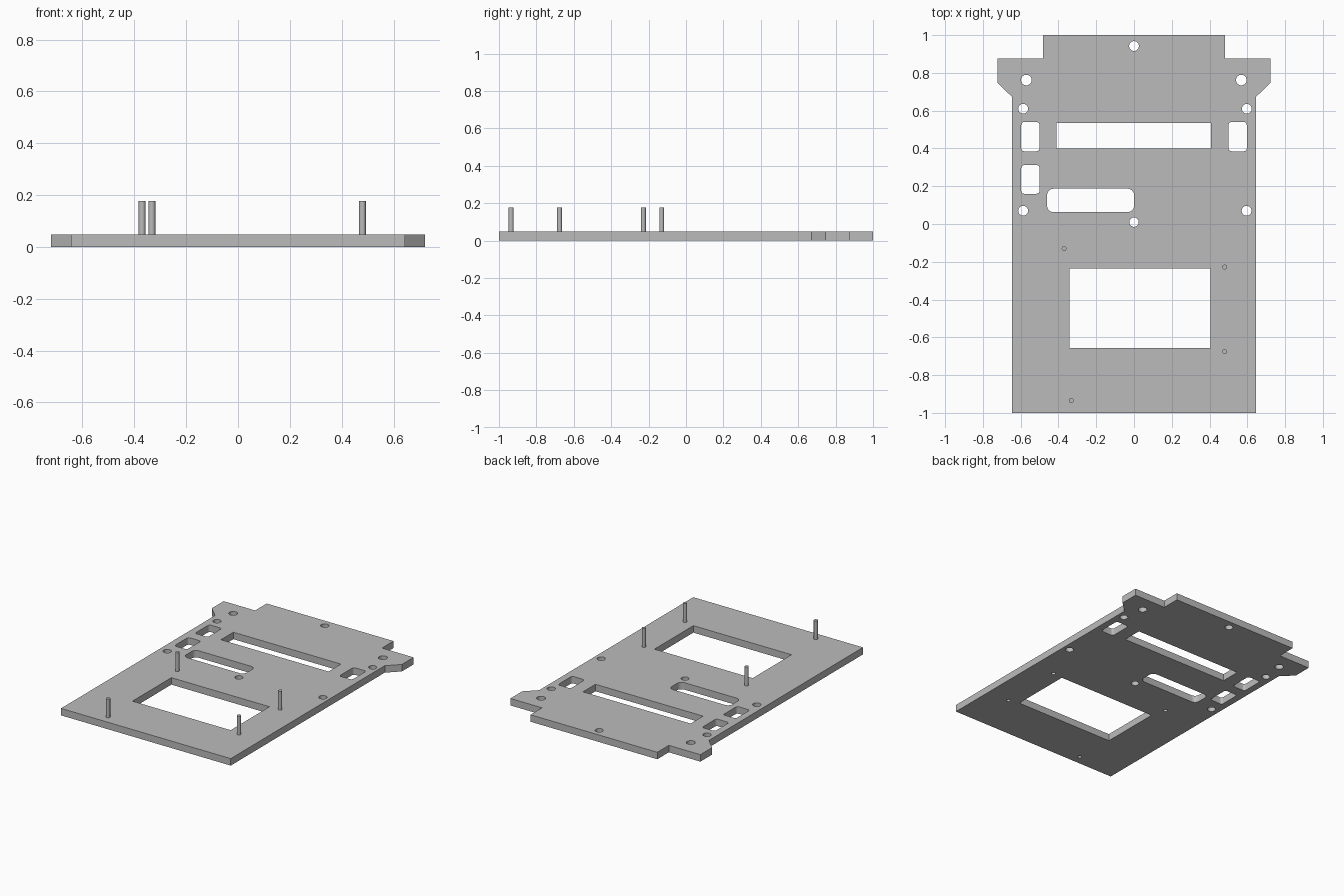
import bpy, bmesh, math

cube = bpy.data.objects.get("Cube")
if cube:
    bpy.data.objects.remove(cube, do_unlink=True)

THICK = 0.048
PIN_TOP = 0.177
PIN_R = 0.013

grey = bpy.data.materials.new("plain grey")
grey.use_nodes = True
colour = (0.5, 0.5, 0.5, 1)
grey.diffuse_color = colour
grey.node_tree.nodes["Principled BSDF"].inputs["Base Color"].default_value = colour


def circle(x, y, r, n=32):
    return [(x + r * math.cos(math.tau * i / n), y + r * math.sin(math.tau * i / n))
            for i in range(n)]


def rect(x0, x1, y0, y1, r=0.0, n=6):
    """Rectangle loop, with rounded corners if r is given."""
    if not r:
        return [(x0, y0), (x1, y0), (x1, y1), (x0, y1)]
    centres = [(x1 - r, y1 - r), (x0 + r, y1 - r), (x0 + r, y0 + r), (x1 - r, y0 + r)]
    return [(cx + r * math.cos((k + i / n) * math.pi / 2),
             cy + r * math.sin((k + i / n) * math.pi / 2))
            for k, (cx, cy) in enumerate(centres) for i in range(n + 1)]


def finish(obj):
    obj.data.materials.clear()
    obj.data.materials.append(grey)
    bpy.ops.object.select_all(action='DESELECT')
    obj.select_set(True)
    bpy.context.view_layer.objects.active = obj
    bpy.ops.object.shade_smooth_by_angle(angle=math.radians(30))


# Plate outline: one half mirrored across x
half = [(0.645, -1), (0.645, 0.672), (0.722, 0.747), (0.722, 0.875), (0.482, 0.875), (0.482, 1)]
outline = half + [(-x, y) for x, y in reversed(half)]

# Openings: slots, small rounded windows, the large window
loops = [
    outline,
    rect(-0.41, 0.408, 0.40, 0.535),
    rect(-0.342, 0.404, -0.657, -0.235),
    rect(-0.46, 0.0, 0.063, 0.187, 0.033),
    rect(-0.597, -0.50, 0.385, 0.54, 0.016),
    rect(-0.597, -0.50, 0.16, 0.312, 0.016),
    rect(0.50, 0.597, 0.385, 0.54, 0.016),
]

# Screw holes
for x, y, r in [(0, 0.942, 0.026), (0, 0.01, 0.025),
                (-0.57, 0.762, 0.028), (0.568, 0.762, 0.028),
                (-0.587, 0.61, 0.026), (0.597, 0.61, 0.026),
                (-0.587, 0.07, 0.026), (0.596, 0.07, 0.026)]:
    loops.append(circle(x, y, r))

# Pin holes below the pins
pins = [(-0.37, -0.13), (0.48, -0.228), (0.48, -0.676), (-0.332, -0.935)]
loops += [circle(x, y, PIN_R, 20) for x, y in pins]

# Plate: filled flat curve with thickness, turned into a mesh
curve = bpy.data.curves.new("plate_profile", 'CURVE')
curve.dimensions = '2D'
curve.fill_mode = 'BOTH'
curve.extrude = THICK / 2
for loop in loops:
    spline = curve.splines.new('POLY')
    spline.points.add(len(loop) - 1)
    for point, (x, y) in zip(spline.points, loop):
        point.co = (x, y, 0, 1)
    spline.use_cyclic_u = True
helper = bpy.data.objects.new("plate_profile", curve)
bpy.context.collection.objects.link(helper)
bpy.context.view_layer.update()
mesh = bpy.data.meshes.new_from_object(helper.evaluated_get(bpy.context.evaluated_depsgraph_get()))
bpy.data.objects.remove(helper, do_unlink=True)

bm = bmesh.new()
bm.from_mesh(mesh)
bmesh.ops.translate(bm, verts=bm.verts, vec=(0, 0, THICK / 2))
bmesh.ops.remove_doubles(bm, verts=bm.verts, dist=0.0001)
bmesh.ops.recalc_face_normals(bm, faces=bm.faces)
bm.to_mesh(mesh)
bm.free()
plate = bpy.data.objects.new("plate", mesh)
bpy.context.collection.objects.link(plate)
finish(plate)

# Standing pins
for i, (x, y) in enumerate(pins):
    bpy.ops.mesh.primitive_cylinder_add(vertices=20, radius=PIN_R, depth=PIN_TOP - THICK,
                                        location=(x, y, (PIN_TOP + THICK) / 2))
    pin = bpy.context.object
    pin.name = f"pin_{i + 1}"
    finish(pin)
